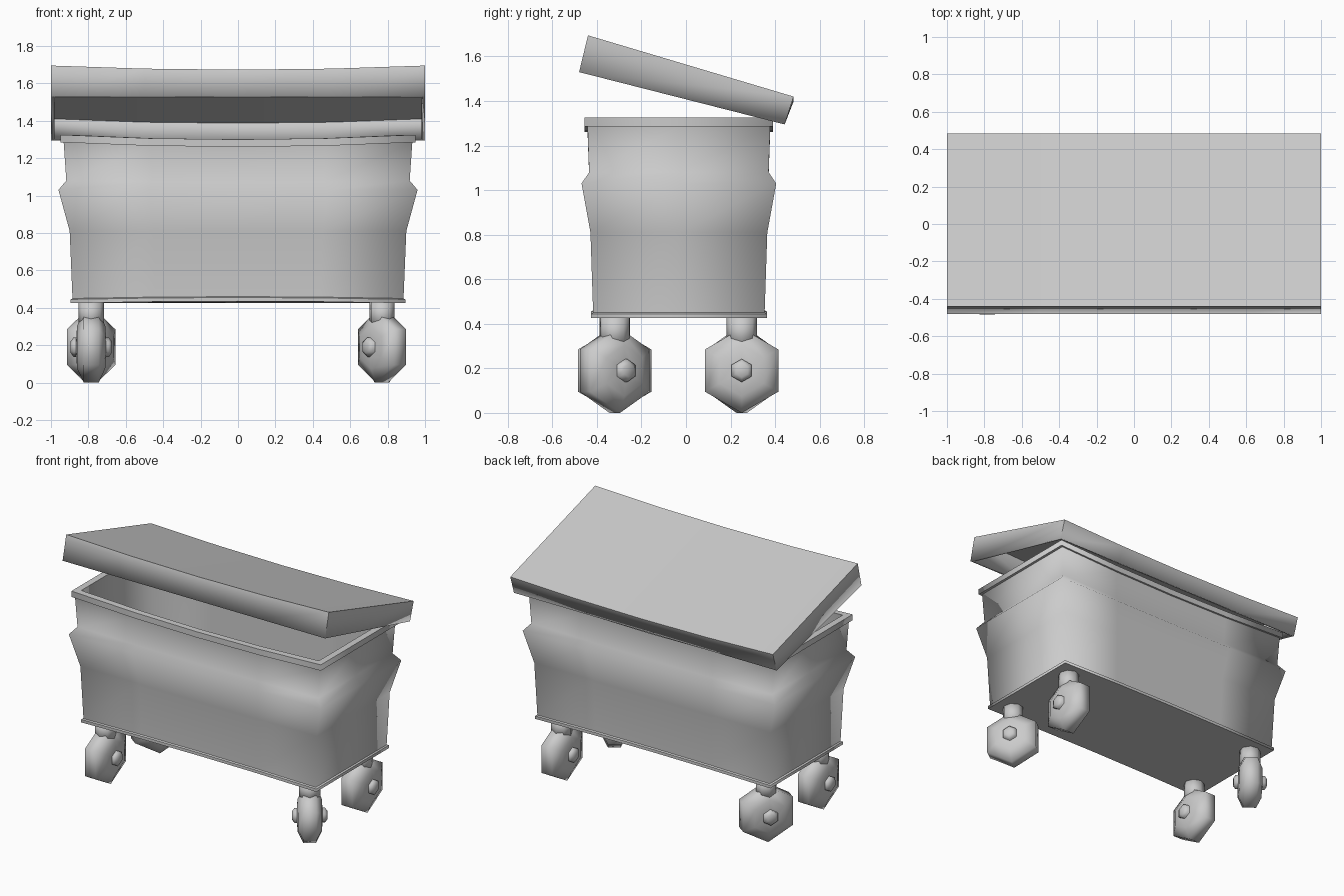
import bpy, bmesh, math
from mathutils import Matrix

cube = bpy.data.objects.get("Cube")
if cube:
    bpy.data.objects.remove(cube, do_unlink=True)

GREY = (0.6, 0.6, 0.6, 1)
grey = bpy.data.materials.new("plain grey")
grey.use_nodes = True
grey.diffuse_color = GREY
grey.node_tree.nodes["Principled BSDF"].inputs["Base Color"].default_value = GREY


def finish(name, bm, smooth=True):
    """Turn a bmesh into a named object with the shared material."""
    bmesh.ops.recalc_face_normals(bm, faces=bm.faces)
    for f in bm.faces:
        f.smooth = smooth
    mesh = bpy.data.meshes.new(name)
    bm.to_mesh(mesh)
    bm.free()
    mesh.materials.append(grey)
    obj = bpy.data.objects.new(name, mesh)
    bpy.context.scene.collection.objects.link(obj)
    return obj


def bridge(bm, a, b):
    n = len(a)
    for i in range(n):
        j = (i + 1) % n
        bm.faces.new((a[i], a[j], b[j], b[i]))


def loft(rings):
    """Skin a stack of closed rings and cap both ends."""
    bm = bmesh.new()
    loops = [[bm.verts.new(p) for p in ring] for ring in rings]
    for a, b in zip(loops, loops[1:]):
        bridge(bm, a, b)
    bm.faces.new(loops[0])
    bm.faces.new(loops[-1])
    return bm


# Bin body: rectangular rings with a ridge, a rim and a hollow inside
STEPS = (-1, -0.5, 0, 0.5, 1)
PLAN = ([(s, -1) for s in STEPS] + [(1, 0)]
        + [(s, 1) for s in reversed(STEPS)] + [(-1, 0)])


def body_ring(hx, hy, z, sag):
    return [(u * hx, -0.032 + v * hy, z - sag * (1 - u * u)) for u, v in PLAN]


body = loft([body_ring(*r) for r in (
    (0.895, 0.395, 0.425, -0.01), (0.895, 0.395, 0.445, -0.01),
    (0.885, 0.385, 0.45, -0.01), (0.9, 0.397, 0.81, 0),
    (0.96, 0.437, 1.03, 0), (0.918, 0.403, 1.08, 0.01),
    (0.932, 0.41, 1.285, 0.025), (0.95, 0.423, 1.285, 0.025),
    (0.95, 0.423, 1.325, 0.025), (0.905, 0.38, 1.325, 0.025),
    (0.905, 0.38, 1.27, 0.025), (0.87, 0.37, 0.48, 0))])
bmesh.ops.recalc_face_normals(body, faces=body.faces)
for e in body.edges:
    flat = [abs(f.normal.z) > 0.75 for f in e.link_faces]
    e.smooth = flat[0] == flat[1]
finish("bin_body", body)

# Lid: tilted open shell, slightly sagging in the middle
lid = bmesh.new()
SIDE = ((-0.48, 1.53, 0), (-0.44, 1.695, 1), (0.483, 1.42, 1), (0.443, 1.295, 0))
cols = [[lid.verts.new((s, y, z - 0.022 * k * (1 - s * s))) for y, z, k in SIDE]
        for s in STEPS]
for a, b in zip(cols, cols[1:]):
    for i in range(3):
        lid.faces.new((a[i], a[i + 1], b[i + 1], b[i]))
lid.faces.new(cols[0])
lid.faces.new(cols[-1])
lid_obj = finish("lid", lid)
shell = lid_obj.modifiers.new("thickness", "SOLIDIFY")
shell.thickness = 0.025
shell.offset = -1
bpy.context.view_layer.objects.active = lid_obj
lid_obj.select_set(True)
bpy.ops.object.shade_smooth_by_angle(angle=math.radians(40))
lid_obj.select_set(False)


# Casters: six-sided turned wheel and hub on a short stem
def turned(name, profile, place):
    rings = [[(x, r * math.sin(t * math.tau / 6), r * math.cos(t * math.tau / 6))
              for t in range(6)] for x, r in profile]
    bm = loft(rings)
    bm.transform(place)
    return finish(name, bm)


WHEEL = ((-0.08, 0.05), (-0.075, 0.115), (-0.04, 0.19),
         (0.04, 0.19), (0.075, 0.115), (0.08, 0.05))
HUB = ((-0.11, 0.03), (-0.095, 0.052), (0.095, 0.052), (0.11, 0.03))
CASTERS = (("front_left", 0.77, -0.32, 36), ("front_right", -0.785, -0.32, 0),
           ("back_left", 0.77, 0.25, 0), ("back_right", -0.785, 0.25, -36))
for name, x, y, turn in CASTERS:
    spin = Matrix.Rotation(math.radians(turn), 4, "Z")
    place = Matrix.Translation((x, y, 0.19)) @ spin
    turned(name + "_wheel", WHEEL, place)
    turned(name + "_hub", HUB, place)
    stem = bmesh.new()
    bmesh.ops.create_cone(stem, cap_ends=True, segments=8, radius1=0.068,
                          radius2=0.068, depth=0.135,
                          matrix=Matrix.Translation((x, y, 0.3675)) @ spin)
    finish(name + "_stem", stem)
